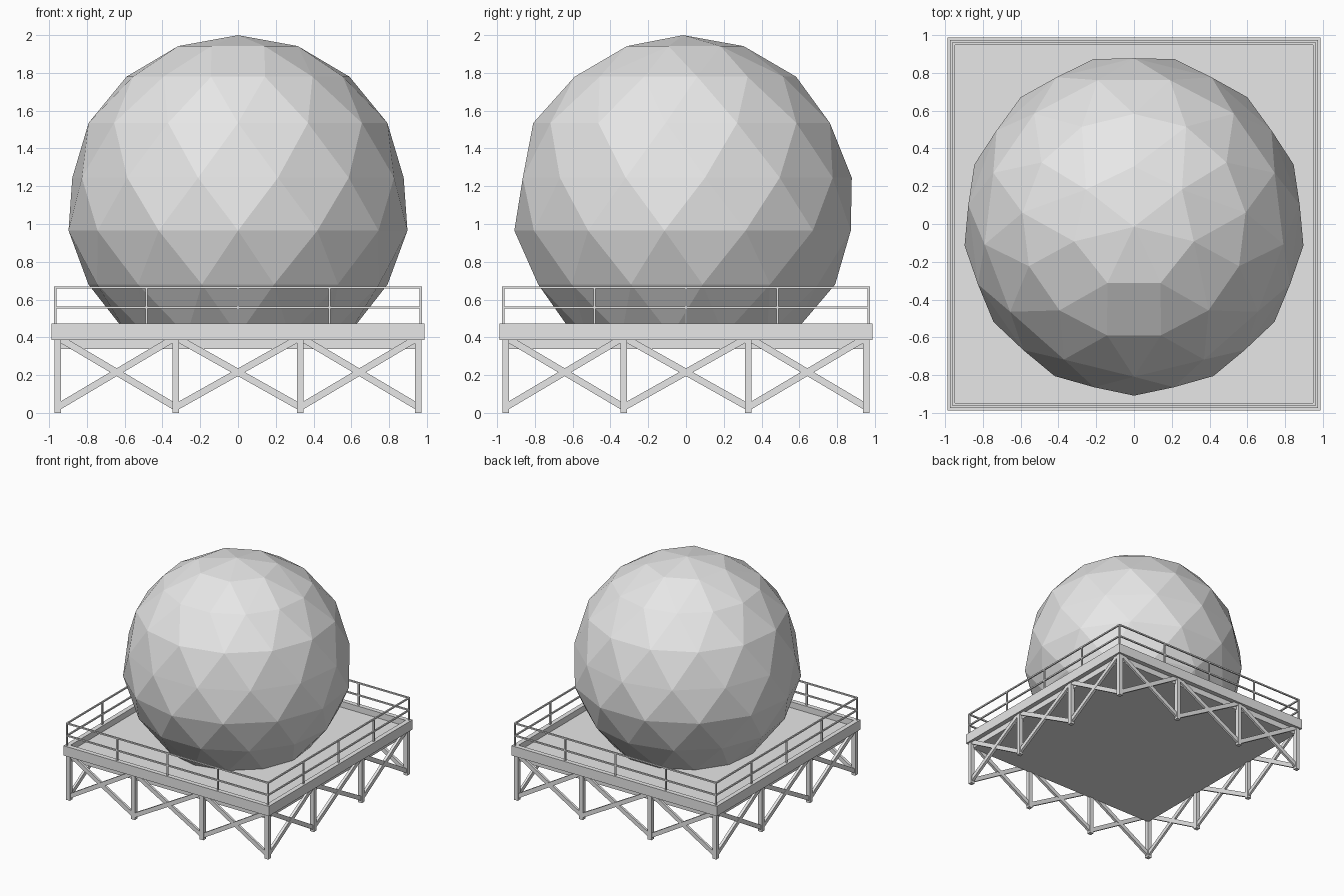
import bpy, bmesh, math
from mathutils import Vector, Matrix

if "Cube" in bpy.data.objects:
    bpy.data.objects.remove(bpy.data.objects["Cube"])

grey = bpy.data.materials.new("light grey")
grey.diffuse_color = (0.8, 0.8, 0.8, 1)
grey.use_nodes = True
grey.node_tree.nodes["Principled BSDF"].inputs["Base Color"].default_value = grey.diffuse_color


def finish(name, bm):
    bmesh.ops.recalc_face_normals(bm, faces=bm.faces)
    me = bpy.data.meshes.new(name)
    bm.to_mesh(me)
    bm.free()
    me.materials.append(grey)
    ob = bpy.data.objects.new(name, me)
    bpy.context.collection.objects.link(ob)
    return ob


def box(bm, lo, hi):
    lo, hi = Vector(lo), Vector(hi)
    s = hi - lo
    m = Matrix.Translation((lo + hi) / 2) @ Matrix.Diagonal((s.x, s.y, s.z, 1))
    bmesh.ops.create_cube(bm, size=1, matrix=m)


def bar(bm, a, b, w, d):
    """Slanted bar in an xz plane: w is its width, d its depth along y."""
    a, b = Vector(a), Vector(b)
    v = b - a
    m = (Matrix.Translation((a + b) / 2)
         @ Matrix.Rotation(-math.atan2(v.z, v.x), 4, 'Y')
         @ Matrix.Diagonal((v.length, d, w, 1)))
    bmesh.ops.create_cube(bm, size=1, matrix=m)


def four_sides(name, build):
    """Build the front side, then repeat it around the square."""
    for i, side in enumerate(("front", "right", "back", "left")):
        bm = bmesh.new()
        build(bm)
        bm.transform(Matrix.Rotation(i * math.pi / 2, 4, 'Z'))
        finish(side + "_" + name, bm)


# Faceted dome: staggered rings of points wrapped in a triangulated hull
bm = bmesh.new()
bm.verts.new((0, -0.015, 2.0))
# height, radius, y centre, number of points, stagger
rings = [(1.942, 0.325, -0.020, 7, 0.5), (1.78, 0.595, -0.012, 13, 0.5),
         (1.535, 0.797, -0.012, 13, 0), (1.245, 0.884, -0.006, 13, 0.5),
         (0.965, 0.904, -0.005, 13, 0), (0.68, 0.798, -0.008, 13, 0.5),
         (0.41, 0.585, -0.008, 13, 0)]
for z, r, cy, n, shift in rings:
    for k in range(n):
        a = 2 * math.pi * (k + shift) / n
        bm.verts.new((r * math.sin(a), cy - r * math.cos(a), z))
bmesh.ops.convex_hull(bm, input=bm.verts[:])
finish("faceted_dome", bm)

# Recessed platform floor
RIM_OUT, RIM_IN = 0.988, 0.948
bm = bmesh.new()
box(bm, (-RIM_IN, -RIM_IN, 0.337), (RIM_IN, RIM_IN, 0.42))
finish("platform_floor", bm)

# Raised rim: mitred square frame around the floor
bm = bmesh.new()
loops = []
for h, z in ((RIM_OUT, 0.387), (RIM_OUT, 0.472), (RIM_IN, 0.472), (RIM_IN, 0.387)):
    loops.append([bm.verts.new((sx * h, sy * h, z))
                  for sx, sy in ((-1, -1), (1, -1), (1, 1), (-1, 1))])
for i in range(4):
    p, q = loops[i], loops[(i + 1) % 4]
    for k in range(4):
        j = (k + 1) % 4
        bm.faces.new((p[k], p[j], q[j], q[k]))
finish("platform_rim", bm)

LEG = 0.955   # leg line distance from centre
COLS = (-LEG, -0.33, 0.33, LEG)


# Legs: each side owns its first three, so corners are not doubled
def legs(bm):
    for x in COLS[:3]:
        box(bm, (x - 0.018, -LEG - 0.018, 0), (x + 0.018, -LEG + 0.018, 0.39))


# Crossed braces between neighbouring legs
def braces(bm):
    for a, b in zip(COLS, COLS[1:]):
        bar(bm, (a, -LEG, 0.03), (b, -LEG, 0.40), 0.036, 0.024)
        bar(bm, (a, -LEG, 0.40), (b, -LEG, 0.03), 0.036, 0.020)


# Handrail with two bars and evenly spaced posts
RAIL, T = 0.968, 0.006
def railing(bm):
    for z in (0.664, 0.558):
        box(bm, (-RAIL - T, -RAIL - T, z - T), (RAIL - T, -RAIL + T, z + T))
    for k in range(4):
        x = -RAIL + k * RAIL / 2
        box(bm, (x - T, -RAIL - T, 0.465), (x + T, -RAIL + T, 0.664))


four_sides("legs", legs)
four_sides("braces", braces)
four_sides("railing", railing)
